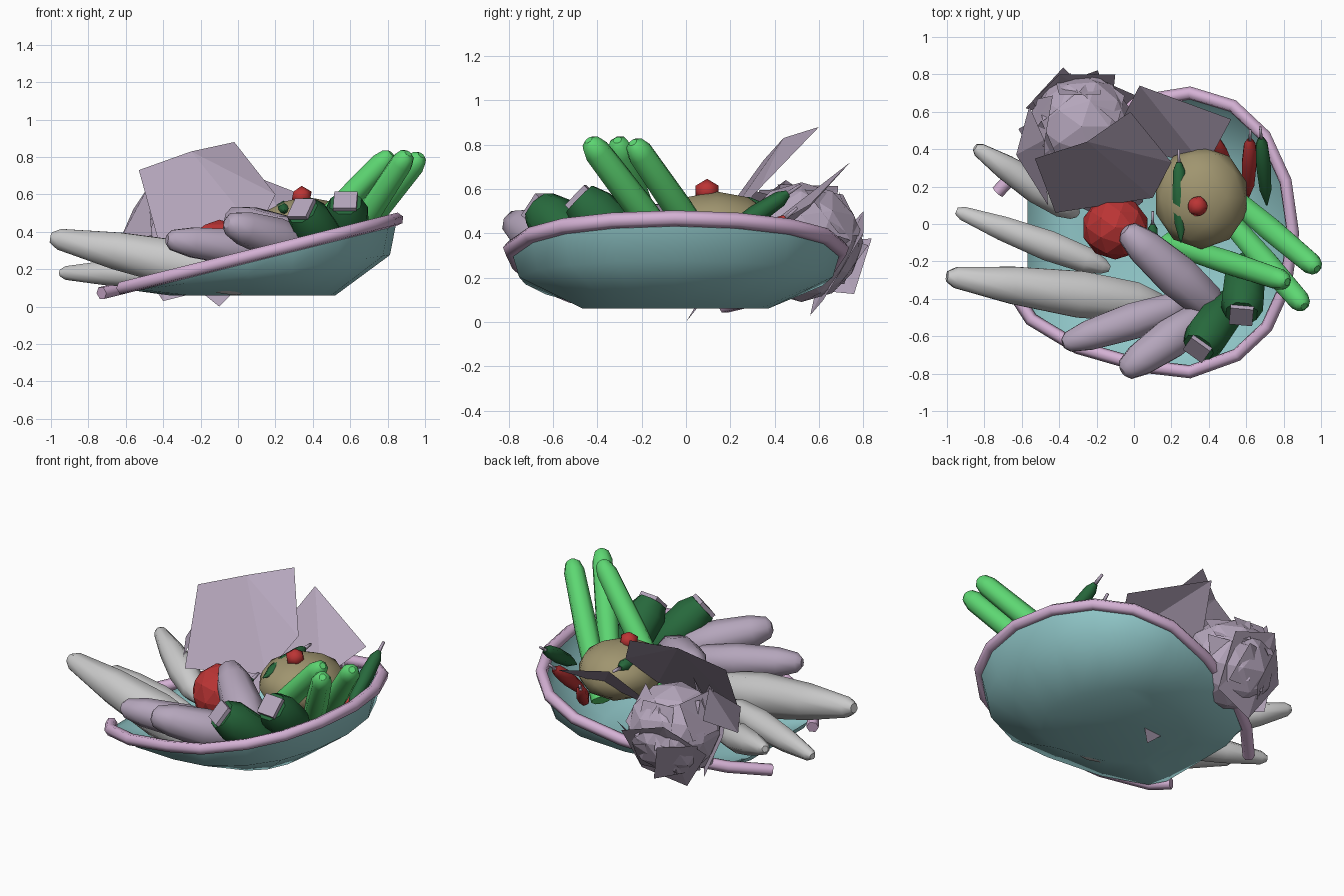
import bpy, bmesh, math, random
from mathutils import Vector

cube = bpy.data.objects.get("Cube")
if cube:
    bpy.data.objects.remove(cube, do_unlink=True)
random.seed(4)


def material(name, *rgb):
    m = bpy.data.materials.new(name)
    m.use_nodes = True
    m.diffuse_color = (*rgb, 1)
    m.node_tree.nodes["Principled BSDF"].inputs["Base Color"].default_value = (*rgb, 1)
    return m


TEAL = material("teal", 0.29, 0.59, 0.6)
PINK = material("pink", 0.66, 0.44, 0.66)
MAUVE = material("mauve", 0.46, 0.38, 0.5)
GREY = material("pale_grey", 0.59, 0.59, 0.59)
LIME = material("bright_green", 0.11, 0.68, 0.17)
GREEN = material("dark_green", 0.02, 0.14, 0.045)
RED = material("red", 0.5, 0.035, 0.035)
TAN = material("tan", 0.35, 0.3, 0.16)


def finish(name, bm, mat, smooth=True, flat_caps=False):
    bmesh.ops.recalc_face_normals(bm, faces=bm.faces)
    for f in bm.faces:
        f.smooth = smooth and not (flat_caps and len(f.verts) > 4)
    me = bpy.data.meshes.new(name)
    bm.to_mesh(me)
    bm.free()
    me.materials.append(mat)
    ob = bpy.data.objects.new(name, me)
    bpy.context.collection.objects.link(ob)


def loft(bm, rings):
    """Skin a stack of closed rings of points."""
    rows = [[bm.verts.new(p) for p in ring] for ring in rings]
    n = len(rows[0])
    for a, b in zip(rows, rows[1:]):
        for i in range(n):
            j = (i + 1) % n
            bm.faces.new((a[i], a[j], b[j], b[i]))
    return rows


def spindle(name, start, end, radius, profile, mat, sides=8, smooth=True):
    """Turned shape along start-end; profile holds (position, relative radius)."""
    start, end = Vector(start), Vector(end)
    turn = (end - start).to_track_quat("Z", "Y")
    rings = []
    for t, r in profile:
        centre = start.lerp(end, t)
        rings.append([centre + turn @ Vector((math.cos(a), math.sin(a), 0)) * r * radius
                      for a in (math.tau * (i + .5) / sides for i in range(sides))])
    bm = bmesh.new()
    rows = loft(bm, rings)
    bm.faces.new(rows[0])
    bm.faces.new(rows[-1])
    finish(name, bm, mat, smooth, True)


def ball(name, centre, size, mat, detail=2, smooth=False):
    bm = bmesh.new()
    bmesh.ops.create_icosphere(bm, subdivisions=detail, radius=1)
    for v in bm.verts:
        v.co = Vector(centre) + Vector([c * s for c, s in zip(v.co, size)])
    finish(name, bm, mat, smooth)


def leaf(name, points):
    bm = bmesh.new()
    bm.faces.new([bm.verts.new(p) for p in points])
    bmesh.ops.triangulate(bm, faces=bm.faces)
    finish(name, bm, MAUVE, False)


# Tilted basket: open rim path shared by the bowl and its tube
rim = [(-.73, .17), (-.55, .36), (-.3, .53), (0, .65), (.3, .7), (.53, .63),
       (.7, .47), (.81, .23), (.85, -.05), (.81, -.33), (.71, -.55), (.55, -.7),
       (.3, -.79), (.05, -.76), (-.3, -.66), (-.55, -.51), (-.62, -.4)]


def rim_height(x):
    return 0.07 + 0.25 * (x + 0.74)


rings = []
for scale, lift in ((1, 1), (0.95, 0.53), (0.56, 0)):
    rings.append([(max(-.57, .1 + scale * (x - .1)), -.05 + scale * (y + .05),
                   .06 + lift * (rim_height(max(x, -.57)) - .06)) for x, y in rim])
bm = bmesh.new()
bm.faces.new(loft(bm, rings)[-1])
finish("bowl", bm, TEAL)

curve = bpy.data.curves.new("rim_path", "CURVE")
curve.dimensions = "3D"
curve.bevel_depth = 0.036
curve.bevel_resolution = 1
curve.use_fill_caps = True
spline = curve.splines.new("POLY")
spline.points.add(len(rim) - 1)
for p, (x, y) in zip(spline.points, rim):
    p.co = (x, y, rim_height(x), 1)
path = bpy.data.objects.new("rim_path", curve)
bpy.context.collection.objects.link(path)
mesh = bpy.data.meshes.new_from_object(path.evaluated_get(bpy.context.evaluated_depsgraph_get()))
bpy.data.objects.remove(path)
mesh.materials.clear()
mesh.materials.append(PINK)
bpy.context.collection.objects.link(bpy.data.objects.new("bowl_rim", mesh))

# Pale roots, thin at the outer tip
ROOT = [(0, .22), (.04, .45), (.3, .8), (.6, 1), (.85, .85), (.96, .5), (1, .2)]
for i, (a, b, r) in enumerate((((-1, -.28, .37), (.18, -.44, .13), .135),
                               ((-.95, .07, .18), (-.13, -.24, .18), .088),
                               ((-.85, .41, .33), (-.3, .05, .16), .09))):
    spindle(f"root_{i + 1}", a, b, r, ROOT, GREY)

# Long green stalks leaning out over the rim
STALK = [(0, .85), (.5, 1), (.92, .9), (.98, .65), (1, .3)]
for i, (a, b) in enumerate((((.18, -.1, .15), (.82, -.31, .82)),
                            ((.5, .03, .2), (.91, -.44, .82)),
                            ((.48, .18, .2), (.98, -.24, .81)))):
    spindle(f"stalk_{i + 1}", a, b, .068, STALK, LIME)

# Purple fruits with a rounded narrow tip and a fat end
FRUIT = [(0, .25), (.04, .55), (.2, .82), (.55, 1), (.85, .85), (.95, .55), (1, .2)]
for i, (a, b, r) in enumerate((((-.05, -.03, .48), (.46, -.48, .28), .125),
                               ((-.38, -.64, .36), (.3, -.42, .28), .105),
                               ((-.06, -.79, .45), (.4, -.47, .3), .115))):
    spindle(f"purple_fruit_{i + 1}", a, b, r, FRUIT, MAUVE)

# Blunt green squashes with a square plate on the cut end
STUB = [(0, .6), (.3, 1), (.8, 1.05), (1, .78)]
for i, (a, b) in enumerate((((.6, -.2, .28), (.575, -.48, .555)),
                            ((.53, -.4, .26), (.345, -.66, .515)))):
    spindle(f"green_squash_{i + 1}", a, b, .115, STUB, GREEN)
    tip = Vector(b) + (Vector(b) - Vector(a)).normalized() * .025
    spindle(f"squash_cut_{i + 1}", b, tip, .088, [(0, 1), (1, 1)], MAUVE, 4, False)

# Round vegetables
ball("tomato", (-.1, -.02, .285), (.18, .17, .18), RED)
ball("tan_gourd", (.36, .14, .42), (.255, .275, .168), TAN, 2, True)
ball("cherry_tomato", (.34, .095, .59), (.06, .06, .056), RED, 1, True)

# Slim pods with stems
POD = [(0, .1), (.25, .8), (.6, 1), (.9, .8), (1, .35)]
for i, (a, b, r, mat) in enumerate((((.25, -.1, .51), (.24, .33, .53), .045, GREEN),
                                    ((.71, .1, .34), (.68, .46, .58), .045, GREEN),
                                    ((.1, -.24, .36), (.1, 0, .42), .035, GREEN),
                                    ((.61, .14, .2), (.62, .45, .47), .045, RED),
                                    ((.52, .28, .2), (.42, .47, .4), .04, RED))):
    spindle(f"pod_{i + 1}", a, b, r, POD, mat, 6)
    tip = Vector(b) + (Vector(b) - Vector(a)).normalized() * .07
    spindle(f"pod_stem_{i + 1}", b, tip, .012, [(0, 1), (1, .7)], MAUVE, 4)

# Leafy head: faceted core wrapped in loose angular leaves
core = Vector((-.28, .52, .36))
ball("leafy_head", core, (.28, .28, .27), MAUVE)
for i in range(12):
    angle = math.radians(55 + 190 * (i % 6) / 5)
    tilt = (-.4, .5)[i // 6]
    out = Vector((math.cos(angle) * math.cos(tilt), math.sin(angle) * math.cos(tilt), math.sin(tilt)))
    side = Vector((-out.y, out.x, 0)).normalized()
    up = out.cross(side)
    mid = core + out * .275
    corners = []
    for s, t in ((-1, -1), (1, -1), (1, 1), (-1, 1)):
        size = random.uniform(.09, .15)
        corners.append(mid + side * s * size + up * t * size + out * random.uniform(-.07, .01))
    leaf(f"wrapper_leaf_{i + 1}", corners)

# Large upright and loose leaves
leaf("tall_leaf", [(-.53, .35, .73), (-.25, .44, .83), (-.02, .6, .88),
                   (.2, .33, .6), (.1, .14, .4), (-.42, .06, .33)])
leaf("back_leaf", [(.03, .74, .72), (.52, .56, .53), (.38, .3, .38), (-.12, .45, .4)])
leaf("left_leaf", [(-.63, .37, .36), (-.56, .63, .52), (-.48, .45, .64), (-.46, .1, .38)])
leaf("low_leaf", [(-.1, 0, 0), (.05, .12, .15), (-.02, .3, .4), (-.35, .12, .2)])
leaf("outer_leaf", [(-.4, .56, .03), (-.12, .62, .1), (-.1, .8, .4), (-.4, .8, .5), (-.58, .62, .3)])
